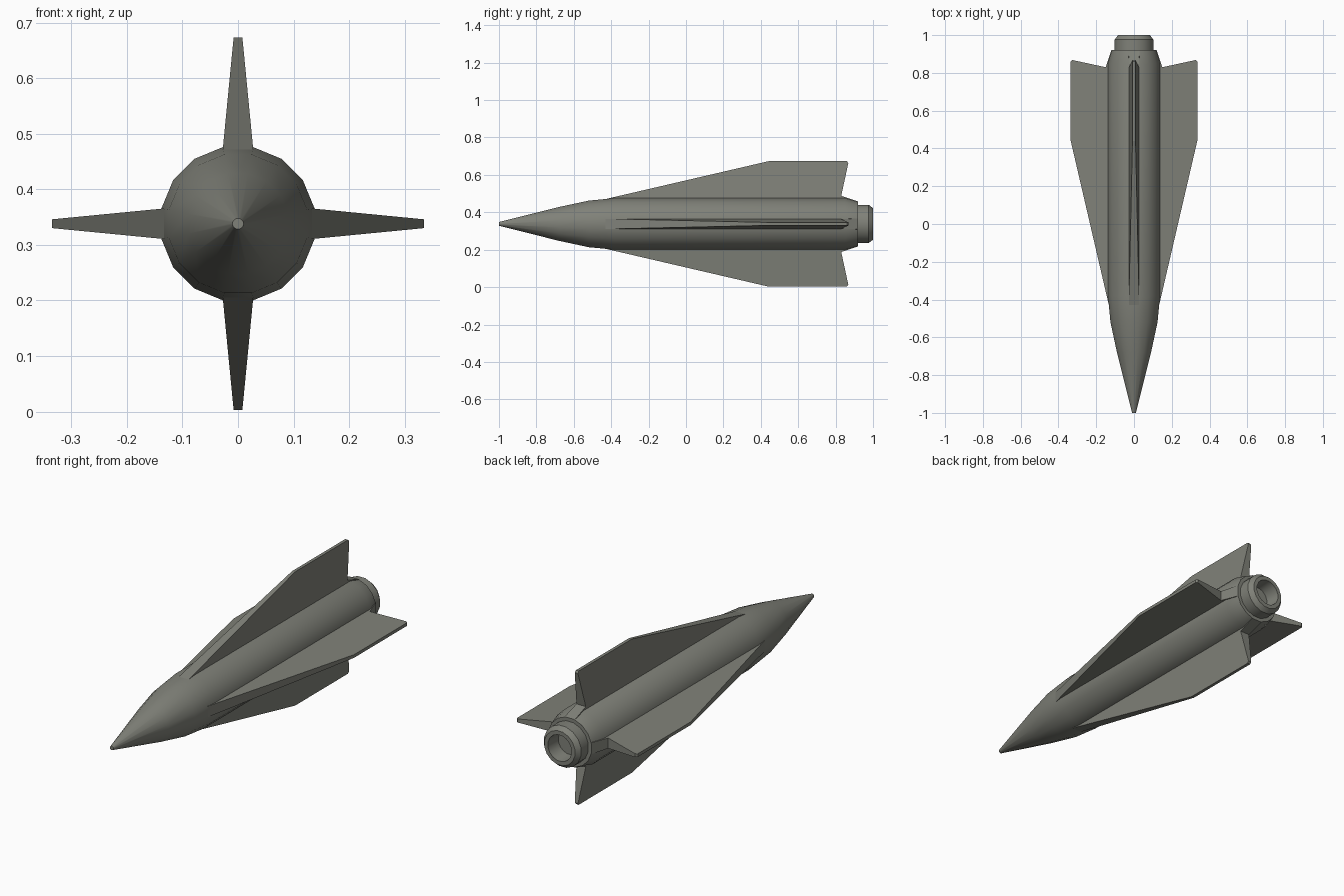
import bpy, bmesh, math

if "Cube" in bpy.data.objects:
    bpy.data.objects.remove(bpy.data.objects["Cube"])

CZ = 0.338  # height of the long axis
grey = bpy.data.materials.new("olive_grey")
grey.diffuse_color = (0.215, 0.22, 0.19, 1)
grey.use_nodes = True
grey.node_tree.nodes["Principled BSDF"].inputs["Base Color"].default_value = grey.diffuse_color


def finish(name, bm, smooth):
    bmesh.ops.recalc_face_normals(bm, faces=bm.faces)
    me = bpy.data.meshes.new(name)
    bm.to_mesh(me)
    bm.free()
    ob = bpy.data.objects.new(name, me)
    bpy.context.collection.objects.link(ob)
    me.materials.append(grey)
    if smooth:
        bpy.ops.object.select_all(action='DESELECT')
        ob.select_set(True)
        bpy.context.view_layer.objects.active = ob
        bpy.ops.object.shade_smooth_by_angle(angle=math.radians(30))
    return ob


def lathe(name, profile, sides=16):
    """Revolve (y, radius) pairs about the long axis, capping both ends."""
    bm = bmesh.new()
    rings = []
    for y, r in profile:
        angles = [math.tau * (i + 0.5) / sides for i in range(sides)]
        rings.append([bm.verts.new((r * math.cos(a), y, CZ + r * math.sin(a))) for a in angles])
    for a, b in zip(rings, rings[1:]):
        for i in range(sides):
            j = (i + 1) % sides
            bm.faces.new((a[i], a[j], b[j], b[i]))
    bm.faces.new(rings[0])
    bm.faces.new(rings[-1])
    return finish(name, bm, True)


def fin(name, angle):
    """Plate that thins outwards; outline is (radius, y)."""
    outline = [(0.12, -0.486), (0.335, 0.44), (0.335, 0.86), (0.326, 0.868),
               (0.15, 0.83), (0.12, 0.92)]
    c, s = math.cos(angle), math.sin(angle)
    bm = bmesh.new()
    sides = []
    for sign in (1, -1):
        row = []
        for r, y in outline:
            h = sign * (0.027 - (r - 0.138) * 0.097)
            row.append(bm.verts.new((r * c - h * s, y, CZ + r * s + h * c)))
        bm.faces.new(row)
        sides.append(row)
    a, b = sides
    for i in range(len(a)):
        j = (i + 1) % len(a)
        bm.faces.new((a[i], a[j], b[j], b[i]))
    return finish(name, bm, False)


# Fuselage with pointed nose and short tail taper
lathe("body", [(-1, 0.01), (-0.68, 0.092), (-0.52, 0.127), (-0.38, 0.1405),
               (0.85, 0.1405), (0.92, 0.122)])

# Hollow exhaust nozzle with chamfered rim
lathe("nozzle", [(0.9, 0.104), (0.977, 0.104), (1.0, 0.086), (1.0, 0.066), (0.925, 0.06)])

# Four tail fins
for i, label in enumerate(("right", "top", "left", "bottom")):
    fin(label + "_fin", i * math.pi / 2)
